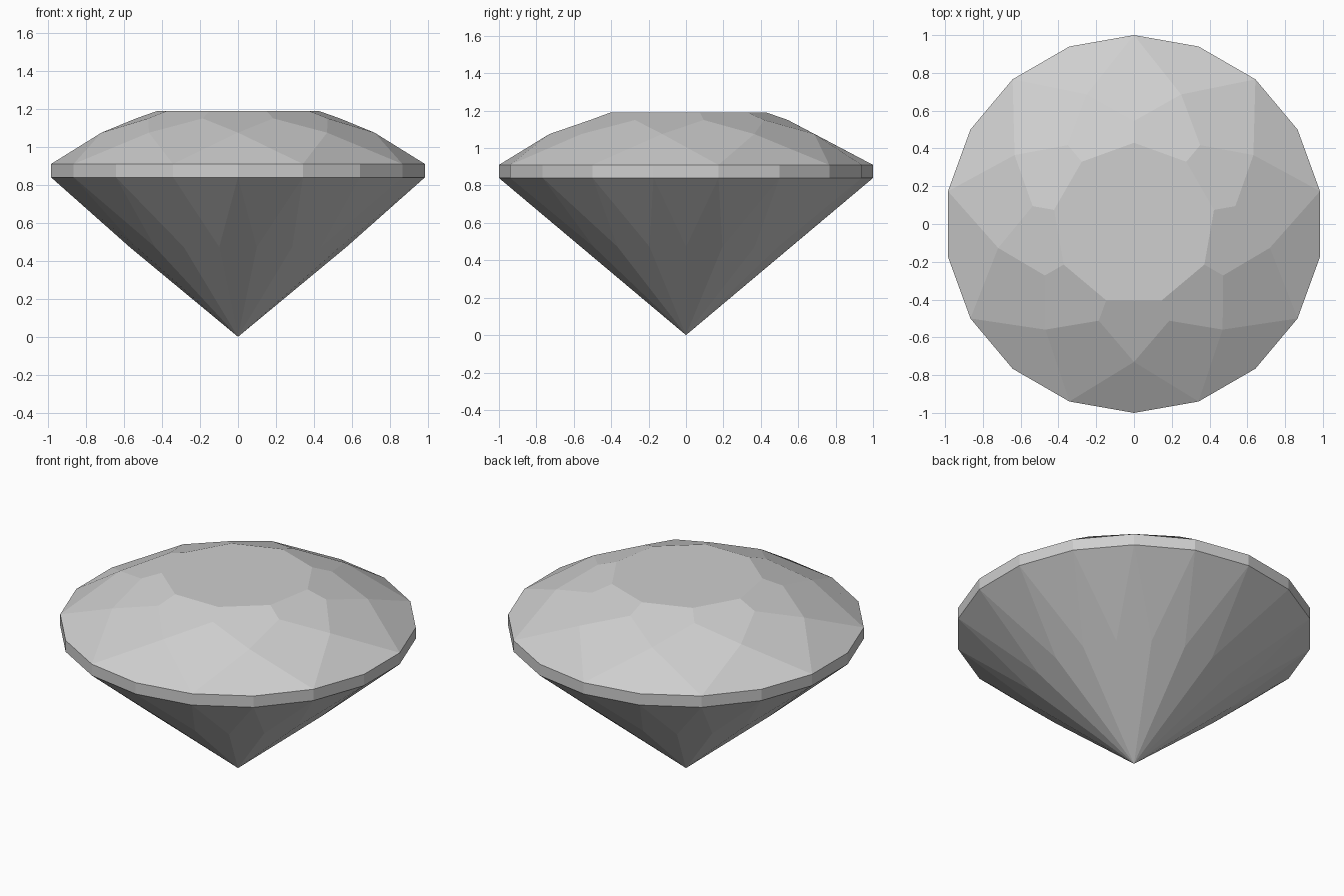
import bpy
import bmesh
from math import cos, sin, radians

cube = bpy.data.objects.get("Cube")
if cube:
    bpy.data.objects.remove(cube, do_unlink=True)

SIDES = 18          # girdle sides; the crown repeats every second one
STEP = 360 / SIDES

# Material
stone = bpy.data.materials.new("pale grey stone")
stone.use_nodes = True
colour = (0.62, 0.62, 0.62, 1)
stone.diffuse_color = colour
stone.node_tree.nodes["Principled BSDF"].inputs["Base Color"].default_value = colour

bm = bmesh.new()


def ring(radius, z, count, offset):
    """Ring of vertices, starting at the front plus an offset in steps."""
    verts = []
    for i in range(count):
        a = radians(-90 + offset * STEP + i * 360 / count)
        verts.append(bm.verts.new((radius * cos(a), radius * sin(a), z)))
    return verts


half = SIDES // 2
table = ring(0.43, 1.19, half, 1)
star = ring(0.545, 1.15, half, 1)
bezel = ring(0.73, 1.075, half, 0)
girdle_top = ring(1.0, 0.91, SIDES, 0)
girdle_low = ring(1.0, 0.84, SIDES, 0)
pavilion = ring(0.57, 0.472, SIDES, 0.5)
tip = bm.verts.new((0, 0, 0))

# Crown: table, main facets, kites and rim facets
bm.faces.new(table)
for i in range(half):
    j = (i + 1) % half
    g = 2 * i
    bm.faces.new((table[i - 1], star[i - 1], bezel[i], star[i], table[i]))
    bm.faces.new((star[i], bezel[i], girdle_top[g + 1], bezel[j]))
    bm.faces.new((bezel[i], girdle_top[g - 1], girdle_top[g], girdle_top[g + 1]))

# Girdle band and pavilion
for i in range(SIDES):
    j = (i + 1) % SIDES
    bm.faces.new((girdle_top[i], girdle_low[i], girdle_low[j], girdle_top[j]))
    bm.faces.new((girdle_low[i], pavilion[i], girdle_low[j]))
    bm.faces.new((girdle_low[i], pavilion[i - 1], tip, pavilion[i]))

bmesh.ops.recalc_face_normals(bm, faces=bm.faces)
mesh = bpy.data.meshes.new("cut_gemstone")
bm.to_mesh(mesh)
bm.free()
mesh.materials.append(stone)
gem = bpy.data.objects.new("cut_gemstone", mesh)
bpy.context.collection.objects.link(gem)
